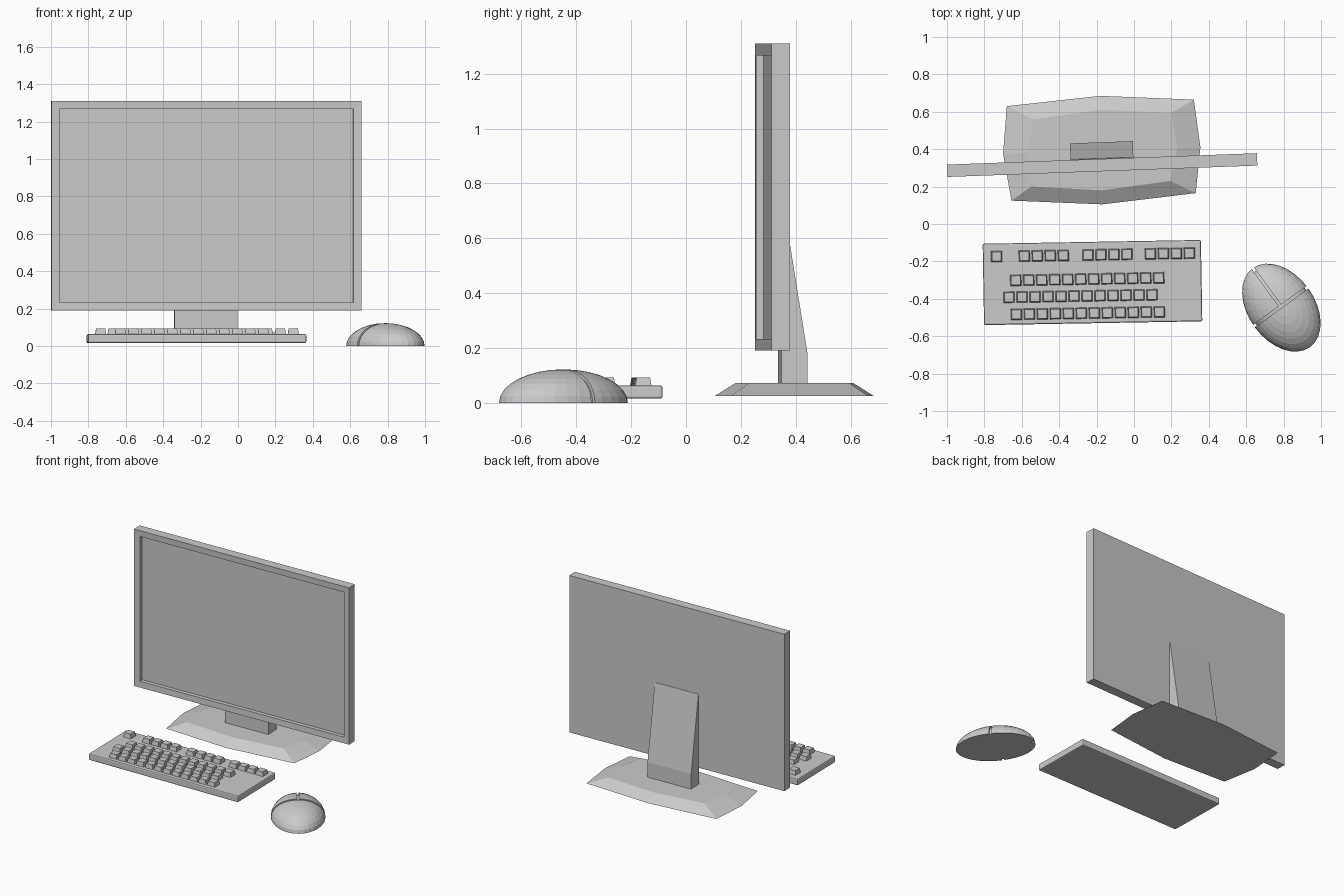
import bpy, bmesh, math
from mathutils import Matrix, Vector

if "Cube" in bpy.data.objects:
    bpy.data.objects.remove(bpy.data.objects["Cube"])

TILT = math.radians(2.1)      # monitor yaw
KEY_TILT = math.radians(1.0)  # keyboard yaw
PIVOT = Vector((-0.17, 0.315, 0))


def finish(bm, name, loc=(0, 0, 0), yaw=0):
    bmesh.ops.recalc_face_normals(bm, faces=bm.faces)
    me = bpy.data.meshes.new(name)
    bm.to_mesh(me)
    bm.free()
    ob = bpy.data.objects.new(name, me)
    bpy.context.collection.objects.link(ob)
    ob.location = loc
    ob.rotation_euler.z = yaw
    return ob


def add_box(bm, center, size):
    m = Matrix.Translation(center) @ Matrix.Diagonal((*size, 1))
    return bmesh.ops.create_cube(bm, size=1, matrix=m)["verts"]


def loft(bm, lower, upper):
    a = [bm.verts.new(p) for p in lower]
    b = [bm.verts.new(p) for p in upper]
    n = len(a)
    bm.faces.new(a)
    bm.faces.new(b)
    for i in range(n):
        bm.faces.new((a[i], a[(i + 1) % n], b[(i + 1) % n], b[i]))


# Monitor: slab with the screen inset and pushed back
bm = bmesh.new()
add_box(bm, (0, 0, 0.75), (1.658, 0.066, 1.12))
bm.normal_update()
front = min(bm.faces, key=lambda f: f.calc_center_median().y)
bmesh.ops.inset_region(bm, faces=[front], thickness=0.061)
bmesh.ops.translate(bm, verts=front.verts, vec=(0, 0.002, 0))
rim = bmesh.ops.extrude_face_region(bm, geom=[front])
bmesh.ops.translate(bm, verts=[v for v in rim["geom"] if isinstance(v, bmesh.types.BMVert)],
                    vec=(0, 0.028, 0))
if front.is_valid:
    bmesh.ops.delete(bm, geom=[front], context='FACES_ONLY')
finish(bm, "monitor", PIVOT, TILT)

# Neck: tapered side profile extruded sideways
bm = bmesh.new()
profile = [(0.027, 0.06), (0.122, 0.06), (0.122, 0.18), (0.036, 0.715), (0.027, 0.715)]
loft(bm, [(-0.168, y, z) for y, z in profile], [(0.168, y, z) for y, z in profile])
finish(bm, "stand_neck", PIVOT, TILT)

# Base: eight-sided plate with sloping rim
bottom = [(-0.68, 0.63), (-0.18, 0.685), (0.32, 0.665), (0.355, 0.41),
          (0.33, 0.165), (-0.17, 0.105), (-0.655, 0.125), (-0.70, 0.375)]
top = [(-0.54, 0.56), (-0.18, 0.61), (0.20, 0.595), (0.23, 0.405),
       (0.195, 0.23), (-0.17, 0.18), (-0.55, 0.20), (-0.57, 0.38)]
bm = bmesh.new()
loft(bm, [(x, y, 0.025) for x, y in bottom], [(x, y, 0.072) for x, y in top])
finish(bm, "stand_base")

# Keyboard body
KB = (-0.222, -0.313, 0)
bm = bmesh.new()
add_box(bm, (0, 0, 0.039), (1.167, 0.435, 0.048))
bmesh.ops.bevel(bm, geom=bm.edges[:], offset=0.008, segments=2, profile=0.5, affect='EDGES')
finish(bm, "keyboard_body", KB, KEY_TILT)

# Keys: tapered caps, grouped function row and three staggered rows
PITCH = 0.0695
rows = [(0.148, -0.51, 1), (0.148, -0.362, 4), (0.148, -0.022, 4), (0.148, 0.312, 4),
        (0.019, -0.41, 12), (-0.071, -0.447, 12), (-0.163, -0.41, 12)]
bm = bmesh.new()
for y, x0, count in rows:
    for i in range(count):
        m = Matrix.Translation((x0 + i * PITCH, y, 0.075))
        verts = add_box(bm, m.translation, (0.061, 0.061, 0.036))
        for v in verts:
            if v.co.z > 0.08:
                v.co.x = m.translation.x + (v.co.x - m.translation.x) * 0.8
                v.co.y = m.translation.y + (v.co.y - m.translation.y) * 0.8
finish(bm, "keys", KB, KEY_TILT)

# Mouse: half ellipsoid shell cut by grooves over a slightly smaller core
MOUSE = (0.788, -0.447, 0)
YAW = math.radians(36)


def dome(name, k):
    bm = bmesh.new()
    bmesh.ops.create_uvsphere(bm, u_segments=32, v_segments=16, radius=1)
    cut = bmesh.ops.bisect_plane(bm, geom=bm.verts[:] + bm.edges[:] + bm.faces[:], dist=1e-4,
                                 plane_co=(0, 0, 0), plane_no=(0, 0, -1), clear_outer=True)
    bmesh.ops.holes_fill(bm, edges=[e for e in bm.edges if e.is_boundary])
    bmesh.ops.scale(bm, verts=bm.verts, vec=(0.177 * k, 0.261 * k, 0.122 * k))
    return finish(bm, name, MOUSE, YAW)


shell = dome("mouse_shell", 1)
dome("mouse_core", 0.92)
for name, center, size in [("cross_groove_cutter", (0, 0.006, 0.1), (0.6, 0.016, 0.4)),
                           ("button_groove_cutter", (0, 0.2, 0.1), (0.014, 0.39, 0.4))]:
    bm = bmesh.new()
    add_box(bm, center, size)
    cutter = finish(bm, name, MOUSE, YAW)
    cutter.hide_render = True
    cutter.hide_viewport = True
    mod = shell.modifiers.new(name, 'BOOLEAN')
    mod.operation = 'DIFFERENCE'
    mod.solver = 'EXACT'
    mod.object = cutter
